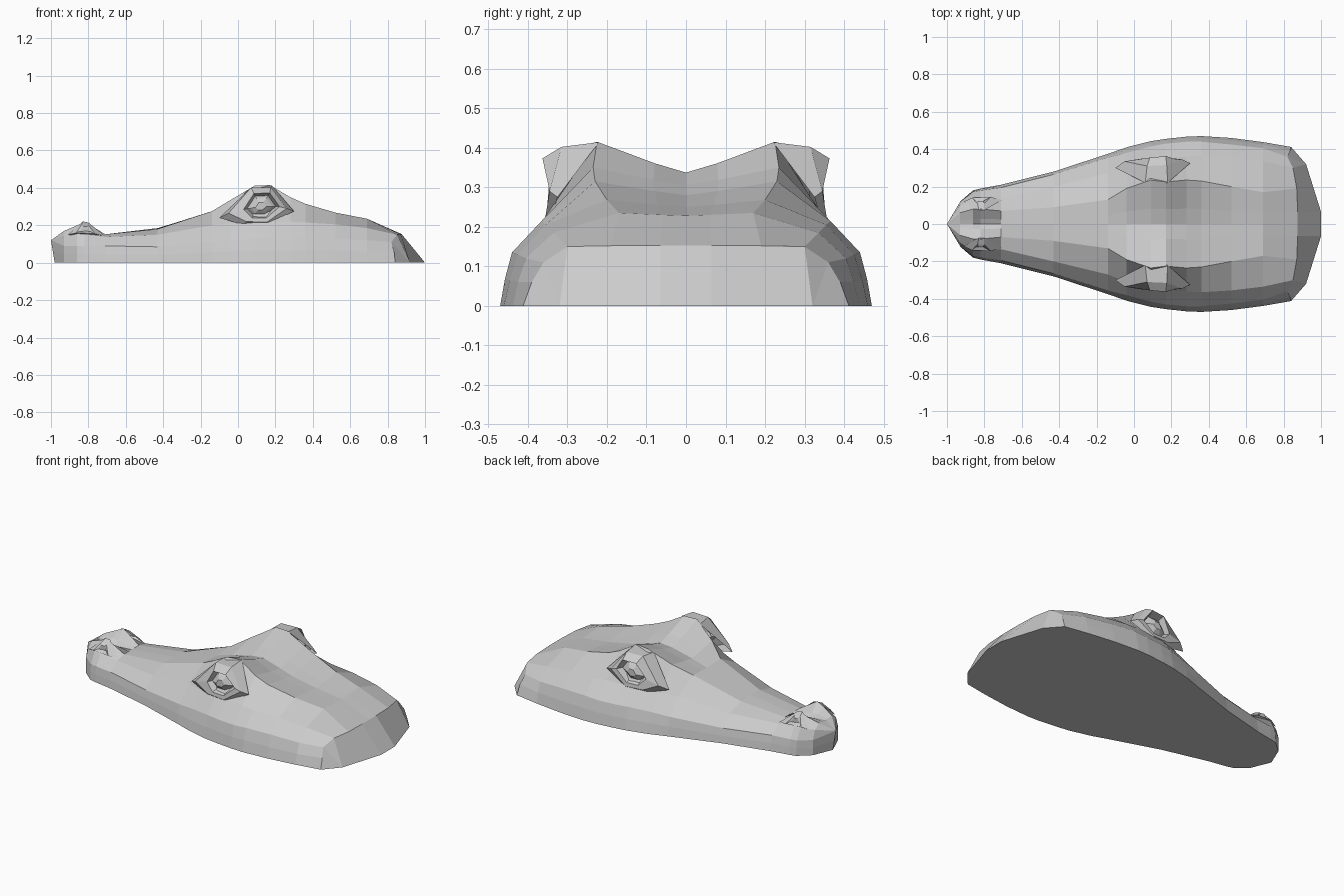
import bpy, bmesh
from mathutils import Vector

if "Cube" in bpy.data.objects:
    bpy.data.objects.remove(bpy.data.objects["Cube"])

# Head stations: x, base half-width, lower side (y,z), cheek (y,z), ridge (y,z), centre z
STATIONS = [
    (-0.93, .12, .118, .09, .10, .145, .06, .17, .165),
    (-0.86, .18, .172, .09, .14, .15, .08, .20, .16),
    (-0.82, .19, .18, .09, .14, .15, .08, .22, .145),
    (-0.71, .21, .195, .09, .135, .138, .07, .152, .152),
    (-0.43, .28, .265, .085, .20, .15, .09, .18, .185),
    (-0.14, .375, .355, .11, .27, .20, .13, .275, .27),
    (-0.04, .41, .38, .12, .31, .21, .19, .335, .30),
    (0.09, .443, .415, .13, .345, .22, .235, .412, .33),
    (0.17, .455, .43, .13, .35, .22, .225, .415, .337),
    (0.28, .467, .44, .13, .36, .22, .235, .35, .305),
    (0.36, .47, .44, .135, .365, .215, .23, .315, .28),
    (0.52, .46, .425, .13, .355, .205, .20, .268, .25),
    (0.69, .438, .405, .12, .335, .185, .17, .235, .228),
]


def finish(bm, name):
    me = bpy.data.meshes.new(name)
    bm.to_mesh(me)
    bm.free()
    ob = bpy.data.objects.new(name, me)
    bpy.context.collection.objects.link(ob)
    return ob


def half_section(x, w, y2, z2, y3, z3, y4, z4, zc):
    return [(x, w, 0), (x, w * .6 + y2 * .4, z2 * .5), (x, y2, z2), (x, y3, z3),
            (x, y4, z4), (x, y4 * .35, zc + (z4 - zc) * .3), (x, 0, zc)]


def head():
    bm = bmesh.new()
    halves = [half_section(*s) for s in STATIONS]
    # rear crown, bending forward toward the sides
    halves.append([(.84, .412, 0), (.835, .39, .06), (.82, .36, .11), (.85, .30, .15),
                   (.87, .19, .152), (.875, .065, .153), (.875, 0, .153)])
    rows = []
    for h in halves:
        left = [bm.verts.new(p) for p in h]
        right = [bm.verts.new((x, -y, z)) for x, y, z in reversed(h[:-1])]
        rows.append(left + right)
    for a, b in zip(rows, rows[1:]):
        for i in range(len(a) - 1):
            bm.faces.new((a[i], a[i + 1], b[i + 1], b[i]))
    # snout tip: a vertical edge
    lo, mid, hi = (bm.verts.new(p) for p in ((-.98, 0, 0), (-.99, 0, .06), (-1, 0, .12)))
    f = rows[0]
    n = len(f) - 1
    for s in (lambda i: f[i], lambda i: f[n - i]):
        bm.faces.new((lo, s(0), s(1), mid))
        bm.faces.new((mid, s(1), s(2), hi))
        for i in range(2, 6):
            bm.faces.new((hi, s(i), s(i + 1)))
    # sloping neck plates
    r = rows[-1]
    A, B, C, D = (bm.verts.new(p) for p in
                  ((.92, .32, 0), (1, .065, 0), (1, -.065, 0), (.92, -.32, 0)))
    for s, a, b in ((lambda i: r[i], A, B), (lambda i: r[n - i], D, C)):
        bm.faces.new((s(0), s(1), s(2), a))
        bm.faces.new((s(2), s(3), a))
        bm.faces.new((s(3), s(4), s(5), b, a))
    bm.faces.new((r[5], r[6], r[7], C, B))
    # flat underside
    bm.faces.new([lo] + [q[0] for q in rows] + [A, B, C, D] + [q[n] for q in reversed(rows)])
    bmesh.ops.recalc_face_normals(bm, faces=bm.faces)
    finish(bm, "head")


def ring_patch(name, rings):
    """Bridge nested rings of (x, z, y), cap the last one and mirror across y."""
    bm = bmesh.new()
    rows = [[bm.verts.new((x, y, z)) for x, z, y in ring] for ring in rings]
    n = len(rows[0])
    for a, b in zip(rows, rows[1:]):
        for i in range(n):
            j = (i + 1) % n
            bm.faces.new((a[i], a[j], b[j], b[i]))
    bm.faces.new(rows[-1])
    bm.normal_update()
    if sum(f.normal.y * f.calc_area() for f in bm.faces) < 0:
        bmesh.ops.reverse_faces(bm, faces=bm.faces)
    ob = finish(bm, name)
    m = ob.modifiers.new("both_sides", 'MIRROR')
    m.use_axis = (False, True, False)
    m.use_mirror_merge = False


def shrink(ring, k, y):
    c = sum((Vector(p) for p in ring), Vector()) / len(ring)
    return [(c.x + (p[0] - c.x) * k, c.y + (p[1] - c.y) * k, y) for p in ring]


head()

# eyelids, socket and faceted eyeball
skin = [(-.10, .24, .30), (.06, .395, .22), (.18, .414, .22),
        (.30, .275, .325), (.16, .205, .345), (.02, .205, .325)]
lid = [(-.05, .265, .335), (.07, .402, .31), (.175, .402, .315),
       (.26, .29, .345), (.155, .217, .357), (.045, .22, .35)]
rim = [(.03, .285, .338), (.085, .37, .355), (.17, .373, .363),
       (.222, .30, .347), (.15, .238, .352), (.075, .24, .35)]
ring_patch("eye", [skin, lid, rim, shrink(rim, .8, .312), shrink(rim, .62, .328),
                   shrink(rim, .3, .345)])

# nostril bumps with a pinched opening
base = [(-.91, .148, .12), (-.83, .22, .075), (-.80, .215, .075), (-.71, .142, .125)]
lip = [(-.865, .16, .14), (-.835, .205, .105), (-.80, .20, .11), (-.765, .155, .145)]
ring_patch("nostril", [base, lip, shrink(lip, .6, .122)])
